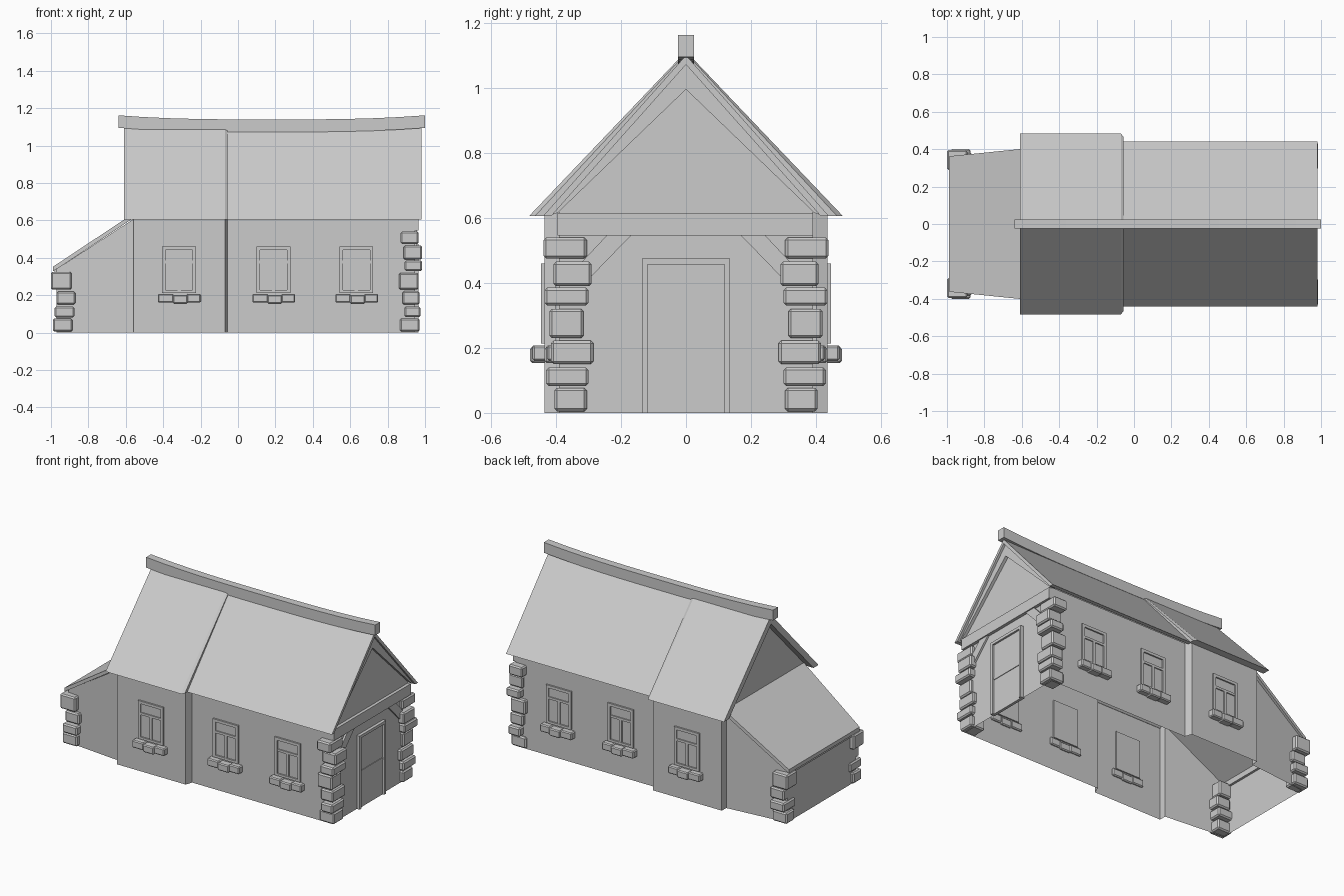
import bpy, bmesh, math
from mathutils import Vector


def mesh_object(name, verts, faces):
    mesh = bpy.data.meshes.new(name)
    mesh.from_pydata([tuple(v) for v in verts], [], faces)
    bm = bmesh.new()
    bm.from_mesh(mesh)
    bmesh.ops.recalc_face_normals(bm, faces=bm.faces)
    bm.to_mesh(mesh)
    bm.free()
    ob = bpy.data.objects.new(name, mesh)
    bpy.context.collection.objects.link(ob)
    return ob


def loft(name, rings):
    """Closed solid through matching cross-section rings."""
    n = len(rings[0])
    faces = [tuple(range(n)), tuple(range((len(rings) - 1) * n, len(rings) * n))]
    for k in range(len(rings) - 1):
        for i in range(n):
            j = (i + 1) % n
            faces.append((k * n + i, k * n + j, (k + 1) * n + j, (k + 1) * n + i))
    return mesh_object(name, [v for r in rings for v in r], faces)


def box(name, x, y, z, bevel=0):
    ys = sorted(y)
    ob = loft(name, [[(px, ys[0], z[0]), (px, ys[1], z[0]), (px, ys[1], z[1]), (px, ys[0], z[1])]
                     for px in x])
    if bevel:
        m = ob.modifiers.new("bevel", 'BEVEL')
        m.width, m.segments = bevel, 1
    return ob


def extrude_x(name, profile, x0, x1):
    return loft(name, [[(x, y, z) for y, z in profile] for x in (x0, x1)])


def roof_profile(half, eave, ridge, t):
    return [(-half, eave), (0, ridge), (half, eave),
            (half - t, eave), (0, ridge - t * 1.15), (-half + t, eave)]


# Side walls: open sheets stepping out at the wider bay and tapering at the lean-to
plan = [(0.945, 0.39, 0.62), (-0.055, 0.39, 0.62), (-0.07, 0.435, 0.615),
        (-0.56, 0.435, 0.615), (-0.562, 0.39, 0.605), (-0.97, 0.35, 0.34)]
for s, side in ((-1, "front"), (1, "back")):
    verts, faces = [], []
    for x, y, z in plan:
        verts += [(x, s * y, 0), (x, s * y, z)]
    for i in range(len(plan) - 1):
        faces.append((2 * i, 2 * i + 1, 2 * i + 3, 2 * i + 2))
    mesh_object(side + "_wall", verts, faces)

# End walls
mesh_object("door_gable_wall", [(0.945, y, z) for y, z in
            ((-0.39, 0), (0.39, 0), (0.39, 0.62), (0, 1.06), (-0.39, 0.62))], [(0, 1, 2, 3, 4)])
mesh_object("rear_gable", [(-0.56, -0.44, 0.605), (-0.56, 0.44, 0.605), (-0.56, 0, 1.08)], [(0, 1, 2)])
mesh_object("lean_to_end_wall", [(-0.97, -0.35, 0), (-0.97, 0.35, 0),
            (-0.97, 0.35, 0.345), (-0.97, -0.35, 0.345)], [(0, 1, 2, 3)])
box("lean_to_wall_plate", (-0.98, -0.955), (-0.34, 0.34), (0.31, 0.345))

# Roofs
extrude_x("main_roof", roof_profile(0.44, 0.605, 1.10, 0.025), -0.06, 0.98)
loft("wide_roof", [[(x, y, z) for y, z in roof_profile(h, 0.605, r, h - 0.435 + 0.002)]
                   for x, h, r in ((-0.61, 0.483, 1.112), (-0.07, 0.483, 1.112), (-0.055, 0.465, 1.106))])
loft("lean_to_roof", [[(x, -h, z), (x, h, z), (x, h, z - 0.025), (x, -h, z - 0.025)]
                      for x, h, z in ((-0.99, 0.362, 0.352), (-0.555, 0.406, 0.64))])

# Ridge beam, dipping gently between raised ends
rings = []
for i in range(13):
    x = -0.64 + 1.64 * i / 12
    lift = 0.022 * abs((x - 0.18) / 0.82) ** 3
    rings.append([(x, -0.025, 1.073 + lift), (x, 0.025, 1.073 + lift),
                  (x, 0.025, 1.14 + lift), (x, -0.025, 1.14 + lift)])
loft("ridge_beam", rings)

# Gable timbers
box("gable_tie_beam", (0.93, 0.965), (-0.395, 0.39), (0.545, 0.615))
for s in (-1, 1):
    extrude_x("rake_board", [(s * 0.395, 0.615), (s * 0.42, 0.607), (0, 1.075), (0, 0.995)], 0.935, 0.965)
    extrude_x("corner_brace", [(s * 0.165, 0.55), (s * 0.24, 0.55),
                               (s * 0.32, 0.465), (s * 0.32, 0.39)], 0.935, 0.957)

# Door: frame, two leaves
for s in (-1, 1):
    box("door_jamb", (0.935, 0.965), (s * 0.118, s * 0.135), (0, 0.475))
box("door_head", (0.935, 0.965), (-0.118, 0.118), (0.457, 0.475))
box("door_lower_leaf", (0.935, 0.953), (-0.118, 0.118), (0, 0.225))
box("door_upper_leaf", (0.935, 0.953), (-0.118, 0.118), (0.24, 0.457))
box("door_rail", (0.935, 0.957), (-0.118, 0.118), (0.225, 0.24))

# Windows and stone sills on both long sides
for s in (-1, 1):
    for cx, wall in ((-0.315, 0.435), (0.19, 0.39), (0.633, 0.39)):
        def bar(name, x0, x1, z0, z1, d):
            return box(name, (cx + x0, cx + x1), (s * (wall - 0.008), s * (wall + d)), (z0, z1))
        bar("window_jamb", -0.09, -0.072, 0.213, 0.46, 0.011)
        bar("window_jamb", 0.072, 0.09, 0.213, 0.46, 0.011)
        bar("window_head", -0.072, 0.072, 0.442, 0.46, 0.011)
        bar("window_foot", -0.072, 0.072, 0.213, 0.228, 0.011)
        bar("window_transom", -0.072, 0.072, 0.37, 0.385, 0.009)
        bar("window_mullion", -0.009, 0.009, 0.228, 0.37, 0.009)
        bar("window_glass", -0.072, 0.072, 0.228, 0.442, 0.002)
        for x0, x1, z0, z1, d in ((-0.113, -0.03, 0.16, 0.208, 0.04),
                                  (-0.033, 0.046, 0.154, 0.202, 0.045),
                                  (0.042, 0.116, 0.16, 0.208, 0.037)):
            box("sill_stone", (cx + x0, cx + x1), (s * (wall - 0.012), s * (wall + d)), (z0, z1), 0.006)

# Corner stones: x range, y range, z range
door_end = [(0.865, 0.97, 0.305, 0.40, 0.005, 0.077), (0.89, 0.975, 0.30, 0.43, 0.083, 0.14),
            (0.88, 0.97, 0.285, 0.415, 0.15, 0.222), (0.86, 0.965, 0.315, 0.42, 0.23, 0.32),
            (0.89, 0.985, 0.30, 0.435, 0.33, 0.385), (0.885, 0.985, 0.29, 0.408, 0.39, 0.465),
            (0.868, 0.966, 0.305, 0.438, 0.475, 0.54)]
lean_end = [(-0.99, -0.885, 0.30, 0.385, 0.005, 0.075), (-0.98, -0.875, 0.28, 0.40, 0.082, 0.14),
            (-0.97, -0.87, 0.29, 0.38, 0.15, 0.22), (-1.0, -0.89, 0.29, 0.395, 0.23, 0.325)]
for s in (-1, 1):
    for x0, x1, y0, y1, z0, z1 in door_end + lean_end:
        # stones always overlap the wall and stand slightly proud of it
        out = max(y1, 0.405) if x0 > 0 else max(y1, 0.385)
        box("corner_stone", (x0, x1), (s * y0, s * out), (z0, z1), 0.008)
